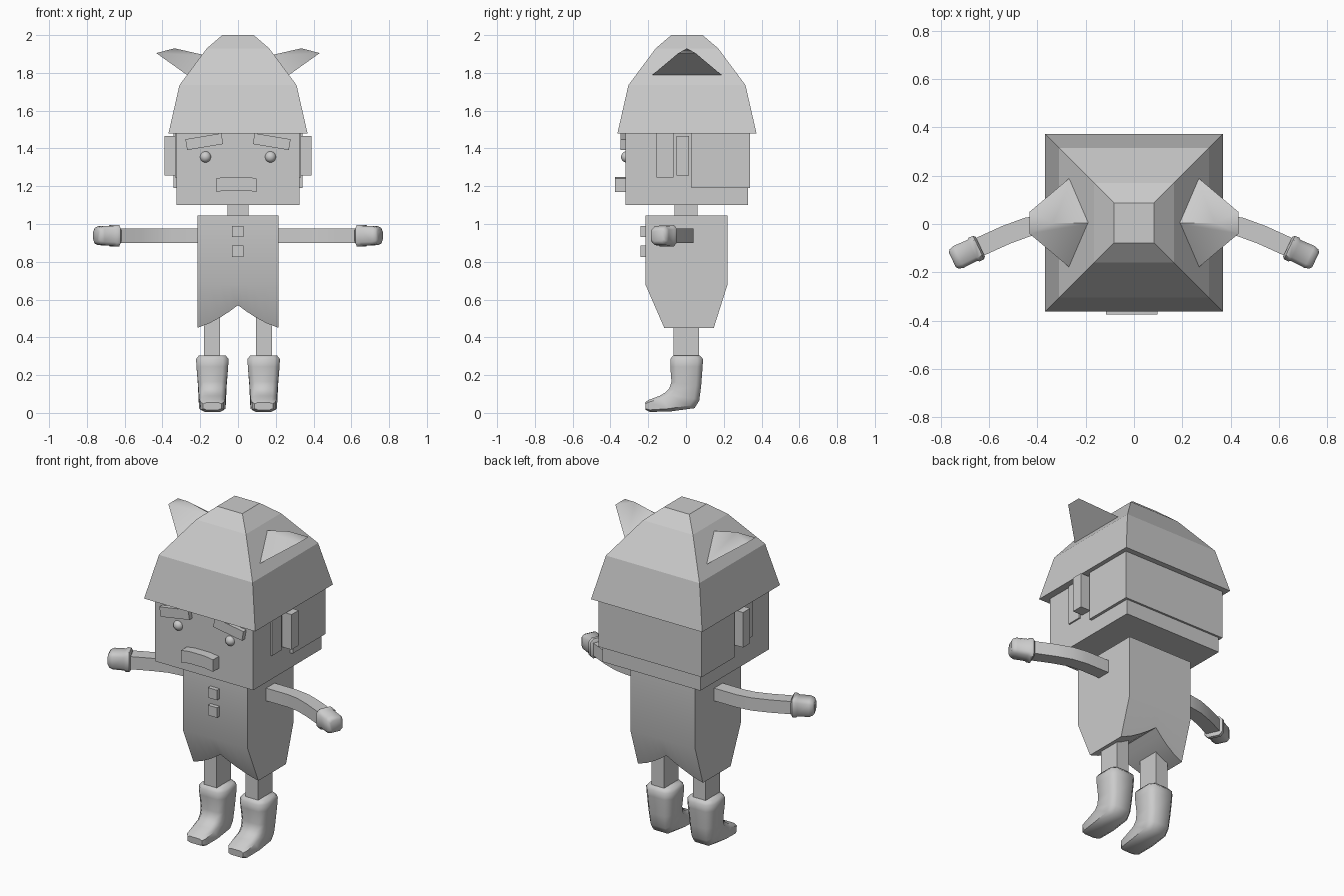
import bpy, bmesh, math
from mathutils import Vector

if "Cube" in bpy.data.objects:
    bpy.data.objects.remove(bpy.data.objects["Cube"])

GREY = bpy.data.materials.new("plain grey")
GREY.diffuse_color = (0.6, 0.6, 0.6, 1)
GREY.use_nodes = True
GREY.node_tree.nodes["Principled BSDF"].inputs["Base Color"].default_value = GREY.diffuse_color


def finish(name, bm, smooth=None):
    bmesh.ops.recalc_face_normals(bm, faces=bm.faces)
    me = bpy.data.meshes.new(name)
    bm.to_mesh(me)
    bm.free()
    me.materials.append(GREY)
    ob = bpy.data.objects.new(name, me)
    bpy.context.collection.objects.link(ob)
    if smooth:
        bpy.ops.object.select_all(action='DESELECT')
        ob.select_set(True)
        bpy.context.view_layer.objects.active = ob
        bpy.ops.object.shade_smooth_by_angle(angle=math.radians(smooth))
    return ob


def loft(name, rings, smooth=None):
    """Skin a list of equal-length point rings and cap both ends."""
    bm = bmesh.new()
    vs = [[bm.verts.new(p) for p in r] for r in rings]
    n = len(vs[0])
    for a, b in zip(vs, vs[1:]):
        for i in range(n):
            j = (i + 1) % n
            bm.faces.new((a[i], a[j], b[j], b[i]))
    bm.faces.new(vs[0])
    bm.faces.new(vs[-1])
    return finish(name, bm, smooth)


def box(name, x, y, z, tilt=0):
    """Box from (min, max) ranges, optionally tilted in the front plane."""
    bm = bmesh.new()
    bmesh.ops.create_cube(bm, size=1)
    for v in bm.verts:
        v.co = [c * (r[1] - r[0]) for c, r in zip(v.co, (x, y, z))]
    ob = finish(name, bm)
    ob.location = [(r[0] + r[1]) / 2 for r in (x, y, z)]
    ob.rotation_euler.y = tilt
    return ob


def side(s, a, b):
    return tuple(sorted((s * a, s * b)))


def oct_ring(c, u, v, cut=0.65):
    """Rectangle with cut corners, spanned by half axes u and v."""
    pts = ((1, cut), (cut, 1), (-cut, 1), (-1, cut), (-1, -cut), (-cut, -1), (cut, -1), (1, -cut))
    return [c + u * a + v * b for a, b in pts]


# Hat: stacked square rings
loft("hat", [[(a * h, 0.005 + b * h, z) for a, b in ((-1, -1), (1, -1), (1, 1), (-1, 1))]
             for h, z in ((0.368, 1.48), (0.31, 1.735), (0.165, 1.93), (0.083, 2.0))])

# Head, hair, neck
box("head", (-0.325, 0.325), (-0.32, 0.328), (1.1, 1.5))
box("back_hair", (-0.342, 0.342), (0.03, 0.34), (1.19, 1.5))
box("neck", (-0.055, 0.055), (-0.06, 0.06), (1.02, 1.12))

# Moustache: slightly arched bar
loft("moustache", [[(x, y, z + d) for y, z in ((-0.375, 1.17), (-0.375, 1.242), (-0.3, 1.242), (-0.3, 1.17))]
                   for x, d in ((-0.115, 0), (-0.06, 0.008), (0.04, 0.008), (0.097, 0))], 30)

# Coat: sections across x with a notched, tapered hem
sections = []
for x, z in ((-0.215, 0.45), (-0.15, 0.475), (-0.09, 0.508), (-0.045, 0.537), (0, 0.57),
             (0.045, 0.537), (0.09, 0.508), (0.15, 0.475), (0.215, 0.45)):
    t = (0.68 - z) / 0.23
    sections.append([(x, -0.215, 1.045), (x, -0.215, 0.68), (x, -0.215 + 0.1 * t, z),
                     (x, 0.22 - 0.073 * t, z), (x, 0.22, 0.68), (x, 0.22, 1.045)])
loft("coat", sections, 30)
for i, z in enumerate((0.96, 0.855)):
    box(f"button_{i + 1}", (-0.031, 0.029), (-0.24, -0.2), (z - 0.03, z + 0.03))

X, Y, Z = Vector((1, 0, 0)), Vector((0, 1, 0)), Vector((0, 0, 1))
for s, tag in ((-1, "left"), (1, "right")):
    # Horn: triangular base narrowing to an upturned tip
    loft(f"horn_{tag}", [[(s * x, 0.005 + y, z) for x, y, z in r] for r in (
        ((0.16, 0, 1.89), (0.25, -0.2, 1.775), (0.25, 0.2, 1.775)),
        ((0.335, 0, 1.93), (0.433, -0.045, 1.905), (0.433, 0.045, 1.905)))], 60)

    # Face and ears
    box(f"ear_{tag}", side(s, 0.3, 0.39), (-0.05, 0.017), (1.257, 1.467))
    box(f"sideburn_{tag}", side(s, 0.3, 0.334), (-0.155, -0.065), (1.245, 1.49))
    box(f"eyebrow_{tag}", side(s, 0.082, 0.275), (-0.347, -0.3), (1.407, 1.465), s * math.radians(9.5))
    bm = bmesh.new()
    bmesh.ops.create_uvsphere(bm, u_segments=16, v_segments=10, radius=0.03)
    finish(f"eye_{tag}", bm, 40).location = (s * 0.172, -0.314, 1.355)

    # Arm: square tube bending forward
    arm = []
    for x, y, a in ((0.18, 0, 0), (0.36, 0, 8), (0.44, -0.012, 20), (0.53, -0.045, 24), (0.66, -0.104, 24)):
        w = Vector((math.sin(math.radians(a)) * s, math.cos(math.radians(a)), 0)) * 0.04
        c = Vector((s * x, y, 0.938))
        arm.append([c + w + Z * 0.038, c - w + Z * 0.038, c - w - Z * 0.038, c + w - Z * 0.038])
    loft(f"arm_{tag}", arm, 30)

    # Mitten with a flared cuff
    d = Vector((s * 0.905, -0.425, 0))
    w = Vector((s * 0.425, 0.905, 0))
    start = Vector((s * 0.637, -0.094, 0.938))
    loft(f"mitten_{tag}", [oct_ring(start + d * t, w * a, Z * b) for t, a, b in (
        (0, 0.045, 0.045), (0.008, 0.054, 0.058), (0.028, 0.054, 0.058), (0.036, 0.048, 0.052),
        (0.1, 0.05, 0.05), (0.12, 0.044, 0.042), (0.128, 0.033, 0.03))], 45)

    # Leg
    box(f"leg_{tag}", side(s, 0.096, 0.179), (-0.065, 0.07), (0.26, 0.6))

    # Boot: sections given by front point, back point and half width
    boot = []
    for py, pz, qy, qz, hw in (
            (-0.068, 0.305, 0.072, 0.305, 0.07), (-0.083, 0.285, 0.09, 0.285, 0.086),
            (-0.083, 0.245, 0.088, 0.245, 0.084), (-0.077, 0.165, 0.08, 0.14, 0.076),
            (-0.088, 0.13, 0.07, 0.065, 0.073), (-0.11, 0.108, 0.045, 0.025, 0.071),
            (-0.14, 0.09, -0.08, 0.008, 0.069), (-0.2, 0.068, -0.19, 0.005, 0.062),
            (-0.216, 0.055, -0.214, 0.016, 0.048)):
        p, q = Vector((0, py, pz)), Vector((0, qy, qz))
        boot.append(oct_ring((p + q) / 2 + X * s * 0.136, X * hw, (p - q) / 2))
    loft(f"boot_{tag}", boot, 50)
